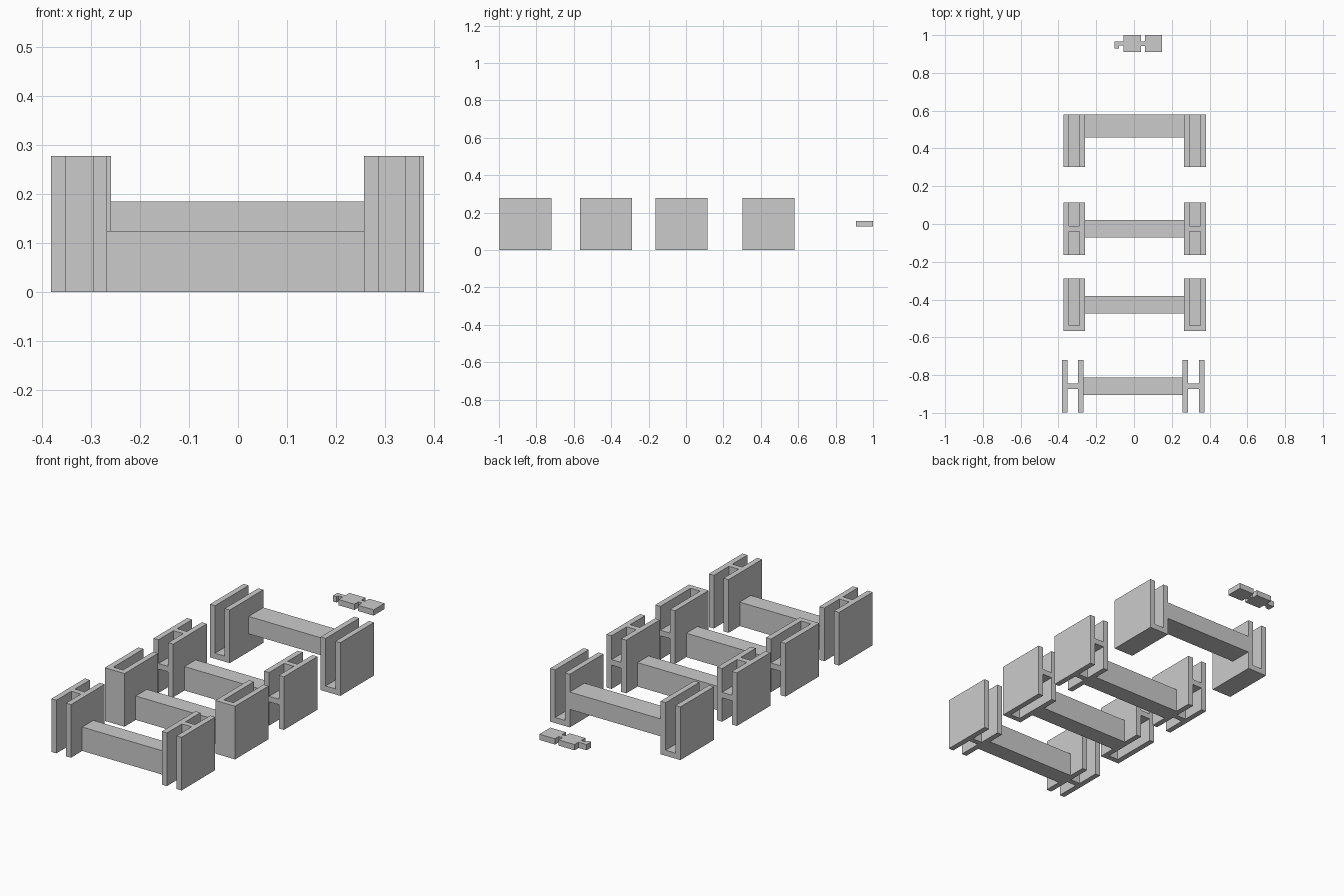
import bpy, bmesh
from mathutils import Vector

if "Cube" in bpy.data.objects:
    bpy.data.objects.remove(bpy.data.objects["Cube"])

H = 0.278            # post height and depth
T = 0.029            # wall thickness
HALF = 0.057         # half width of a post
IN = HALF - T        # half width of the channel
POST_X = 0.32        # post centre distance from the row centre
MID = H / 2


def prism(name, pts, start, end, place):
    """Extrude a 2D outline; place(a, b, h) maps outline and height to 3D."""
    bm = bmesh.new()
    face = bm.faces.new([bm.verts.new(place(a, b, start)) for a, b in pts])
    ext = bmesh.ops.extrude_face_region(bm, geom=[face])
    shift = Vector(place(0, 0, end)) - Vector(place(0, 0, start))
    verts = [g for g in ext["geom"] if isinstance(g, bmesh.types.BMVert)]
    bmesh.ops.translate(bm, verts=verts, vec=shift)
    bmesh.ops.recalc_face_normals(bm, faces=bm.faces)
    mesh = bpy.data.meshes.new(name)
    bm.to_mesh(mesh)
    bm.free()
    obj = bpy.data.objects.new(name, mesh)
    bpy.context.collection.objects.link(obj)
    return obj


def box(name, x0, x1, y0, y1, z0, z1):
    rect = [(x0, y0), (x1, y0), (x1, y1), (x0, y1)]
    return prism(name, rect, z0, z1, lambda a, b, h: (a, b, h))


# Cross-sections, centred on the post
W = T / 2
H_SECTION = [(-HALF, -MID), (-IN, -MID), (-IN, -W), (IN, -W), (IN, -MID), (HALF, -MID),
             (HALF, MID), (IN, MID), (IN, W), (-IN, W), (-IN, MID), (-HALF, MID)]
U_SECTION = [(-HALF, -MID), (HALF, -MID), (HALF, MID), (IN, MID),
             (IN, -MID + T), (-IN, -MID + T), (-IN, MID), (-HALF, MID)]


def upright(cx, cy):
    return lambda a, b, h: (cx + a, cy + b, h)


def lying(cx, cy):
    return lambda a, b, h: (cx + a, cy + h, MID + b)


# Each row: name, centre x, centre y
ROWS = [("h_post", -0.005, -0.859), ("closed_front", 0.003, -0.428),
        ("cross_web", 0.003, -0.025), ("open_channel", 0.003, 0.442)]

for kind, ox, cy in ROWS:
    for side, s in (("left", -1), ("right", 1)):
        cx = ox + s * POST_X
        name = f"{kind}_post_{side}"
        # Posts
        if kind == "open_channel":
            prism(name, U_SECTION, -MID, MID, lying(cx, cy))
        else:
            section = U_SECTION if kind == "closed_front" else H_SECTION
            prism(name, section, 0, H, upright(cx, cy))
        # Mid-height shelves inside the channels
        if kind == "closed_front":
            box(f"{kind}_shelf_{side}", cx - IN, cx + IN,
                cy - MID + T, cy + MID, MID - W, MID + W)
        elif kind == "cross_web":
            for end, y0, y1 in (("front", -MID, -W), ("back", W, MID)):
                box(f"{kind}_{end}_shelf_{side}", cx - IN, cx + IN,
                    cy + y0, cy + y1, MID - W, MID + W)
    # Connecting beam
    bx = POST_X - HALF
    if kind == "open_channel":
        box(f"{kind}_beam", ox - bx, ox + bx, cy + MID - 0.122, cy + MID, 0.094, 0.185)
    else:
        box(f"{kind}_beam", ox - bx, ox + bx, cy - 0.046, cy + 0.046, 0, 0.125)

# Small flat connector: hook, block, neck, block in one outline
CONNECTOR = [(-0.102, 0.93), (-0.08, 0.93), (-0.08, 0.944), (-0.055, 0.944),
             (-0.055, 0.91), (0.037, 0.91), (0.037, 0.942), (0.058, 0.942),
             (0.058, 0.91), (0.148, 0.91), (0.148, 1.0), (0.058, 1.0),
             (0.058, 0.967), (0.037, 0.967), (0.037, 1.0), (-0.055, 1.0),
             (-0.055, 0.967), (-0.102, 0.967)]
prism("connector_clip", CONNECTOR, 0.126, 0.156, lambda a, b, h: (a, b, h))
